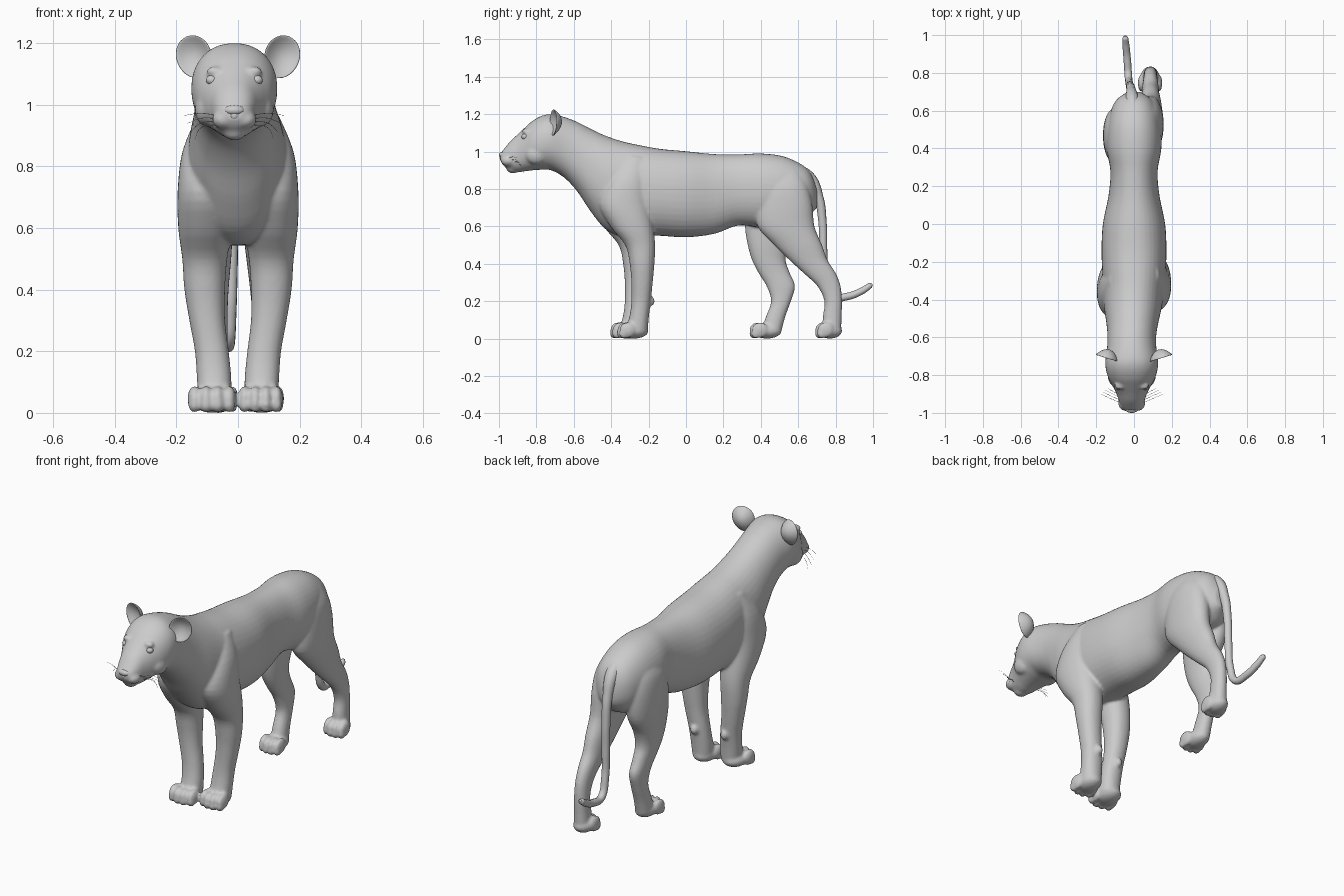
import bpy, bmesh, math
from mathutils import Vector, Matrix

HX = -0.012  # the head sits slightly off centre


def spline(rows, n=4):
    # Catmull-Rom interpolation of station rows
    out = []
    for i in range(len(rows) - 1):
        a, b, c, d = (rows[min(max(k, 0), len(rows) - 1)] for k in (i - 1, i, i + 1, i + 2))
        for s in range(n):
            t = s / n
            out.append([0.5 * (2 * q + (r - p) * t + (2 * p - 5 * q + 4 * r - w) * t * t
                               + (3 * q - p - 3 * r + w) * t ** 3) for p, q, r, w in zip(a, b, c, d)])
    return out + [list(rows[-1])]


def loft(bm, rings, n=32, power=0.92):
    # rings: (centre, half axis u, half axis v)
    loops = []
    for c, u, v in rings:
        loop = []
        for k in range(n):
            a = 2 * math.pi * k / n
            ca, sa = math.cos(a), math.sin(a)
            loop.append(bm.verts.new(Vector(c)
                        + Vector(u) * math.copysign(abs(ca) ** power, ca)
                        + Vector(v) * math.copysign(abs(sa) ** power, sa)))
        loops.append(loop)
    for l0, l1 in zip(loops, loops[1:]):
        for k in range(n):
            bm.faces.new((l0[k], l0[(k + 1) % n], l1[(k + 1) % n], l1[k]))
    bm.faces.new(loops[0])
    bm.faces.new(loops[-1])


def ball(bm, loc, rad, rot=0.0):
    m = Matrix.Translation(loc) @ Matrix.Rotation(rot, 4, 'X') @ Matrix.Diagonal((*rad, 1))
    return bmesh.ops.create_uvsphere(bm, u_segments=24, v_segments=14, radius=1, matrix=m)['verts']


def finish(bm, name):
    bmesh.ops.recalc_face_normals(bm, faces=bm.faces)
    for f in bm.faces:
        f.smooth = True
    me = bpy.data.meshes.new(name)
    bm.to_mesh(me)
    bm.free()
    ob = bpy.data.objects.new(name, me)
    bpy.context.collection.objects.link(ob)
    return ob


def tube(name, splines, bevel):
    cu = bpy.data.curves.new(name, 'CURVE')
    cu.dimensions = '3D'
    cu.bevel_depth = bevel
    cu.bevel_resolution = 4 if bevel > 0.01 else 0
    cu.resolution_u = 8
    cu.use_fill_caps = True
    for pts in splines:
        sp = cu.splines.new('BEZIER')
        sp.bezier_points.add(len(pts) - 1)
        for bp, (x, y, z, r) in zip(sp.bezier_points, pts):
            bp.co, bp.radius = (x, y, z), r
            bp.handle_left_type = bp.handle_right_type = 'AUTO'
    ob = bpy.data.objects.new(name, cu)
    bpy.context.collection.objects.link(ob)
    return ob


bm = bmesh.new()

# torso, neck and head: y, top, bottom, half width
torso = [(.70, .80, .70, .03), (.67, .88, .67, .08), (.62, .93, .63, .115), (.52, .975, .60, .14),
         (.40, .99, .595, .145), (.28, .985, .605, .125), (.15, .987, .56, .135), (0, 1.002, .542, .165),
         (-.14, 1.015, .55, .172), (-.25, 1.035, .55, .168), (-.34, 1.055, .545, .162), (-.43, 1.085, .585, .155),
         (-.51, 1.122, .68, .14), (-.58, 1.158, .785, .13), (-.65, 1.185, .86, .13), (-.72, 1.2, .9, .139),
         (-.77, 1.192, .903, .137), (-.82, 1.165, .9, .122), (-.86, 1.13, .895, .1), (-.90, 1.092, .89, .08),
         (-.94, 1.055, .9, .066), (-.975, 1.012, .925, .05), (-.992, .99, .95, .03)]
loft(bm, [((HX * min(max((-y - .3) / .3, 0), 1), y, (t + b) / 2), (w, 0, 0), (0, 0, (t - b) / 2))
          for y, t, b, w in spline(torso)], 40)

# legs: z, y, half depth, x, half width
front = [(.97, -.27, .06, .08, .05), (.85, -.31, .11, .095, .085), (.72, -.33, .135, .104, .092),
         (.6, -.29, .115, .106, .088), (.5, -.245, .08, .108, .073), (.4, -.235, .066, .108, .066),
         (.3, -.235, .057, .1, .058), (.2, -.24, .052, .085, .055), (.12, -.25, .052, .078, .056),
         (.04, -.265, .06, .075, .055)]
hind_back = [(.9, .52, .09, .06, .05), (.82, .52, .13, .075, .07), (.72, .525, .15, .08, .076),
             (.6, .535, .152, .085, .07), (.5, .60, .128, .087, .06), (.42, .655, .102, .087, .05),
             (.35, .715, .086, .087, .043), (.28, .765, .062, .087, .037), (.2, .787, .047, .087, .036),
             (.12, .782, .05, .087, .038), (.04, .78, .05, .087, .042)]
hind_fore = [(.9, .47, .09, .06, .05), (.82, .47, .13, .08, .073), (.72, .47, .15, .086, .078),
             (.6, .46, .145, .088, .072), (.5, .44, .11, .085, .063), (.42, .443, .09, .082, .053),
             (.35, .472, .084, .078, .045), (.28, .507, .076, .073, .04), (.2, .508, .053, .07, .037),
             (.12, .48, .052, .068, .039), (.04, .455, .055, .066, .043)]


def leg(rows, side, dy, paw_x, toe_y, heel_y, width):
    loft(bm, [((side * x, y + dy, z), (side * rx, 0, 0), (0, ry, 0)) for z, y, ry, x, rx in spline(rows)])
    # paw pad and four toes
    ball(bm, (paw_x, (toe_y + heel_y) / 2 + .01, .042), (width * .85, (heel_y - toe_y) / 2 - .01, .042))
    for i in range(4):
        o = (i - 1.5) / 1.5
        ball(bm, (paw_x + o * width * .74, toe_y + .045 + .018 * abs(o), .046),
             (width * .3, .045, .042), .25)
        ball(bm, (paw_x + o * width * .74, toe_y + .025 + .018 * abs(o), .028), (width * .27, .026, .028))


leg(front, 1, .0, .073, -.375, -.2, .07)
leg(front, -1, -.035, -.085, -.412, -.235, .076)
leg(hind_back, 1, 0, .085, .683, .835, .062)
leg(hind_fore, -1, 0, -.064, .332, .512, .062)

# dewclaw pads behind the wrists
ball(bm, (.08, -.185, .2), (.02, .018, .025))
ball(bm, (-.08, -.22, .2), (.02, .018, .025))

# muzzle pads, chin, brows and cheeks
for s in (-1, 1):
    ball(bm, (HX + s * .034, -.948, .952), (.038, .042, .032))
    ball(bm, (HX + s * .062, -.855, 1.108), (.03, .022, .016))
    ball(bm, (HX + s * .088, -.80, .985), (.04, .06, .055))
ball(bm, (HX, -.925, .912), (.038, .036, .028))

body = finish(bm, "body")
rm = body.modifiers.new("merge", 'REMESH')
rm.mode = 'VOXEL'
rm.voxel_size = 0.008
rm.use_smooth_shade = True
sm = body.modifiers.new("soften", 'SMOOTH')
sm.factor = 0.5
sm.iterations = 5

# ears: cupped discs facing forward and outward
for s, name in ((-1, "left_ear"), (1, "right_ear")):
    bm = bmesh.new()
    for v in ball(bm, (0, 0, 0), (1, 1, 1)):
        x, y, z = v.co
        r2 = x * x + z * z
        v.co = (x * .06, y * .012 + .035 * (1 - r2) - .01, z * (.066 if z > 0 else .075))
    m = Matrix.Translation((s * .141, -.70, 1.16)) @ Matrix.Rotation(s * .3, 4, 'Z') @ Matrix.Rotation(s * .35, 4, 'Y')
    bmesh.ops.transform(bm, matrix=m, verts=bm.verts)
    finish(bm, name)

# eyes and nose
for s, name in ((-1, "left_eye"), (1, "right_eye")):
    bm = bmesh.new()
    ball(bm, (HX + s * .073, -.862, 1.08), (.019, .018, .016))
    finish(bm, name)
bm = bmesh.new()
ball(bm, (HX, -.98, .982), (.034, .02, .017))
ball(bm, (HX, -.982, .966), (.016, .014, .018))
finish(bm, "nose")

# tail
tube("tail", [[(-.005, .58, .90, 1.9), (-.01, .66, .855, 1.6), (-.015, .708, .76, 1.15), (-.02, .73, .62, 1),
               (-.022, .735, .46, .95), (-.025, .745, .32, .9), (-.03, .785, .225, .9), (-.035, .86, .225, .9),
               (-.042, .94, .255, .85), (-.046, .985, .285, .7), (-.047, .995, .292, .3)]], .022)

# whiskers
tube("whiskers", [[(HX + s * .05, -.95 + .012 * i, .965 - .01 * i, 1),
                   (HX + s * .11, -.925 + .015 * i, .972 - .016 * i, 1),
                   (HX + s * (.165 - .012 * i), -.90 + .01 * i, .965 - .026 * i, .5)]
                  for s in (-1, 1) for i in range(4)], .0009)
